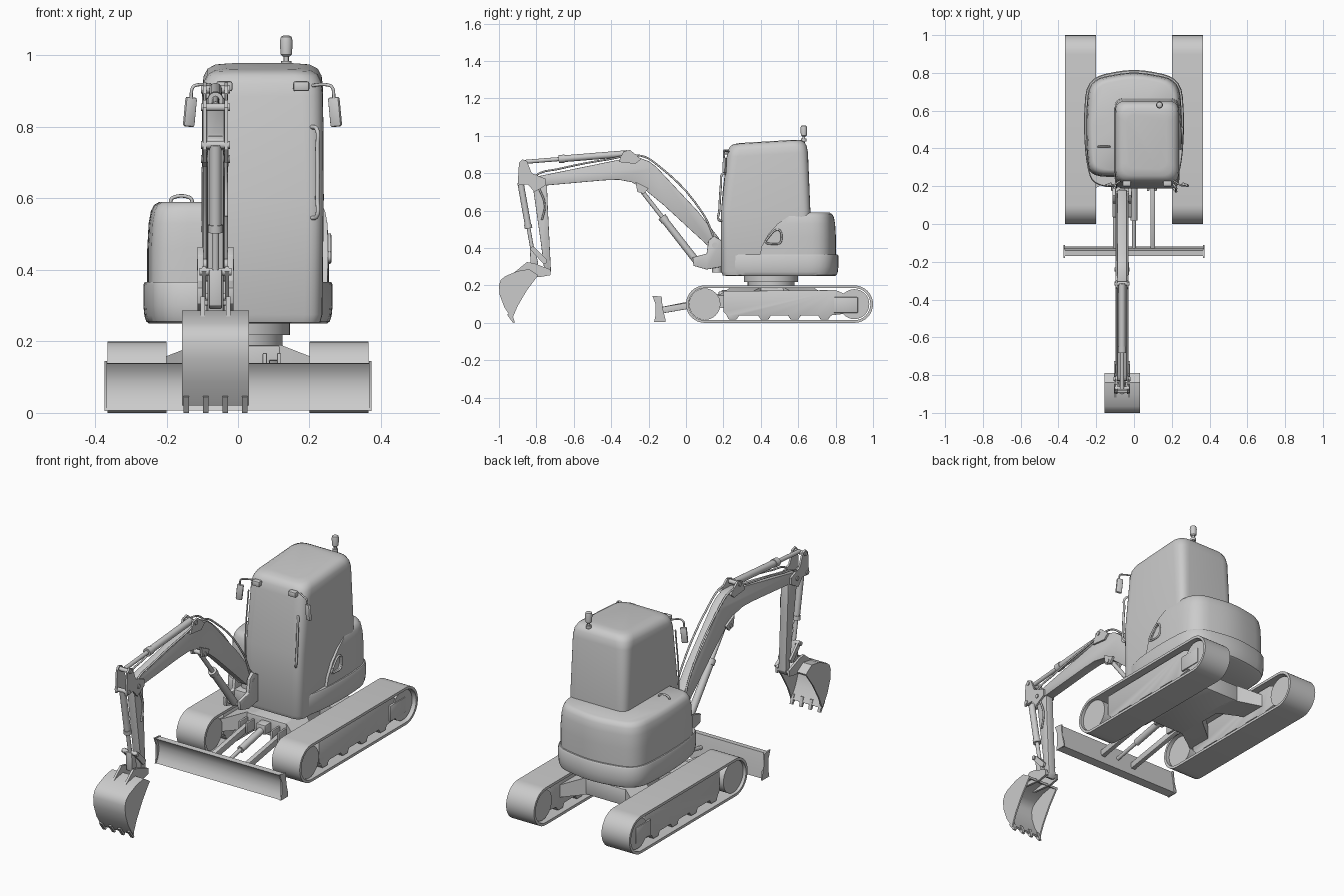
import bpy, bmesh, math
from mathutils import Vector, Matrix

if "Cube" in bpy.data.objects:
    bpy.data.objects.remove(bpy.data.objects["Cube"])

BX = -0.063  # centre line of the digging arm


def finish(name, bm, bevel=0.0, angle=35):
    bmesh.ops.recalc_face_normals(bm, faces=bm.faces[:])
    me = bpy.data.meshes.new(name)
    bm.to_mesh(me)
    bm.free()
    ob = bpy.data.objects.new(name, me)
    bpy.context.collection.objects.link(ob)
    bpy.ops.object.select_all(action='DESELECT')
    ob.select_set(True)
    bpy.context.view_layer.objects.active = ob
    if bevel:
        m = ob.modifiers.new("bevel", 'BEVEL')
        m.width, m.segments, m.limit_method = bevel, 2, 'ANGLE'
        bpy.ops.object.modifier_apply(modifier=m.name)
    bpy.ops.object.shade_smooth_by_angle(angle=math.radians(angle))
    return ob


def loft(name, rings, bevel=0.0, closed=False):
    bm = bmesh.new()
    vs = [[bm.verts.new(p) for p in r] for r in rings]
    pairs = list(zip(vs, vs[1:])) + ([(vs[-1], vs[0])] if closed else [])
    n = len(vs[0])
    for a, b in pairs:
        for i in range(n):
            bm.faces.new((a[i], a[(i + 1) % n], b[(i + 1) % n], b[i]))
    if not closed:
        bm.faces.new(vs[0])
        bm.faces.new(vs[-1])
    return finish(name, bm, bevel)


def prism(name, pts, x0, x1, bevel=0.0):
    """Side profile (y, z) extruded along x."""
    return loft(name, [[(x, y, z) for y, z in pts] for x in (x0, x1)], bevel)


def rod(name, a, b, r, segs=20):
    a, b = Vector(a), Vector(b)
    bm = bmesh.new()
    rot = (b - a).to_track_quat('Z', 'Y').to_matrix().to_4x4()
    bmesh.ops.create_cone(bm, cap_ends=True, segments=segs, radius1=r, radius2=r,
                          depth=(b - a).length, matrix=Matrix.Translation((a + b) / 2) @ rot)
    return finish(name, bm)


def box(name, c, s, rz=0, ry=0, bevel=0.0):
    bm = bmesh.new()
    m = (Matrix.Translation(c) @ Matrix.Rotation(rz, 4, 'Z') @ Matrix.Rotation(ry, 4, 'Y')
         @ Matrix.Diagonal((*s, 1)))
    bmesh.ops.create_cube(bm, size=1, matrix=m)
    return finish(name, bm, bevel)


def tube(name, pts, r):
    cu = bpy.data.curves.new(name, 'CURVE')
    cu.dimensions, cu.bevel_depth, cu.bevel_resolution, cu.use_fill_caps = '3D', r, 2, True
    sp = cu.splines.new('BEZIER')
    sp.bezier_points.add(len(pts) - 1)
    sp.resolution_u = 5
    for bp, p in zip(sp.bezier_points, pts):
        bp.co = p
        bp.handle_left_type = bp.handle_right_type = 'AUTO'
    ob = bpy.data.objects.new(name, cu)
    bpy.context.collection.objects.link(ob)
    bpy.ops.object.select_all(action='DESELECT')
    ob.select_set(True)
    bpy.context.view_layer.objects.active = ob
    bpy.ops.object.convert(target='MESH')


def rounded(pts, t, n=5):
    """Polygon with corners replaced by curves; t is the tangent length."""
    out = []
    for i, p in enumerate(pts):
        p, a, b = Vector(p), Vector(pts[i - 1]), Vector(pts[(i + 1) % len(pts)])
        s = p + (a - p).normalized() * min(t, (a - p).length * .48)
        e = p + (b - p).normalized() * min(t, (b - p).length * .48)
        for k in range(n + 1):
            u = k / n
            out.append(s * (1 - u) ** 2 + p * 2 * u * (1 - u) + e * u * u)
    return out


def shell(name, plan, c, levels):
    return loft(name, [[(c[0] + (p.x - c[0]) * s, c[1] + (p.y - c[1]) * s, z) for p in plan]
                       for z, s in levels])


def cut(ob, cutter):
    m = ob.modifiers.new("cut", 'BOOLEAN')
    m.operation, m.object, m.solver = 'DIFFERENCE', cutter, 'EXACT'
    bpy.context.view_layer.objects.active = ob
    bpy.ops.object.modifier_apply(modifier=m.name)
    bpy.data.objects.remove(cutter)
    bpy.ops.object.select_all(action='DESELECT')
    ob.select_set(True)
    bpy.ops.object.shade_smooth_by_angle(angle=math.radians(35))


# Tracks: belts, wheels, roller frames
def stadium(r, x, n=16):
    arc = [math.pi / 2 + math.pi * i / n for i in range(n + 1)]
    return ([(x, .1 + r * math.cos(a), .1 + r * math.sin(a)) for a in arc] +
            [(x, .9 - r * math.cos(a), .1 - r * math.sin(a)) for a in arc])


frame = [(.2, .17), (.2, .06), (.22, .04)]
for yc in (.25, .42, .58, .74):
    frame += [(yc - .035, .04), (yc - .02, .018), (yc + .02, .018), (yc + .035, .04)]
frame += [(.86, .05), (.86, .15), (.8, .175)]
for sx, side in ((1, "right"), (-1, "left")):
    loft(side + "_track_belt", [stadium(r, sx * x) for r, x in
         ((.1, .2), (.1, .365), (.086, .365), (.086, .2))], closed=True)
    prism(side + "_track_frame", frame, sx * .225, sx * .34, .004)
    rod(side + "_idler_wheel", (sx * .22, .1, .1), (sx * .35, .1, .1), .084, 32)
    rod(side + "_drive_wheel", (sx * .22, .9, .1), (sx * .345, .9, .1), .08, 32)
    box(side + "_drive_cover", (sx * .335, .855, .095), (.03, .13, .085), bevel=.006)
    # X-shaped legs from the centre frame to the tracks
    for sy, end in ((-1, "front"), (1, "rear")):
        loft(f"{end}_{side}_frame_leg", [[(sx * x, .46 + sy * y, z) for y, z in sec] for x, sec in
             ((.08, ((.02, .1), (.2, .1), (.2, .19), (.02, .19))),
              (.12, ((.06, .1), (.22, .1), (.22, .19), (.06, .19))),
              (.235, ((.15, .08), (.29, .08), (.29, .145), (.15, .145))))])
prism("centre_frame", [(.24, .1), (.68, .1), (.68, .19), (.24, .19)], -.12, .12, .008)
rod("slewing_ring", (0, .455, .18), (0, .455, .222), .125, 48)
rod("turntable", (0, .455, .218), (0, .455, .262), .145, 48)

# Dozer blade with lift arms
prism("dozer_blade", [(-.17, .138), (-.14, .14), (-.128, .08), (-.12, .01), (-.168, .006),
      (-.155, .03), (-.147, .06), (-.147, .09), (-.155, .118)], -.37, .37)
for sx, side in ((1, "right"), (-1, "left")):
    prism(side + "_blade_end", [(-.18, .145), (-.13, .14), (-.125, .08), (-.11, .02), (-.11, .005),
          (-.17, .005), (-.163, .04), (-.163, .1)], sx * .366, sx * .374)
    prism(side + "_blade_arm", [(-.13, .05), (-.13, .085), (.25, .15), (.25, .115)],
          sx * .087, sx * .112, .003)
    for k in (.075, .115):
        box(side + "_blade_bracket", (sx * k, .215, .14), (.012, .08, .055), bevel=.003)
rod("blade_cylinder", (0, .24, .15), (0, .02, .105), .018)
rod("blade_cylinder_rod", (0, .03, .107), (0, -.13, .075), .01)
box("blade_cylinder_bracket", (0, .225, .15), (.055, .07, .05), bevel=.004)

# Lower body shell
plan = rounded([(-.215, .195), (.215, .195), (.255, .32), (.268, .55), (.25, .775), (0, .825),
                (-.25, .775), (-.268, .55), (-.255, .32)], .1)
shell("lower_body", plan, (0, .5), ((.25, .94), (.256, .97), (.272, .99), (.3, 1), (.358, 1), (.366, .985)))

# Engine hood, swept away beside the cab door, with a side vent
plan = rounded([(-.235, .25), (.24, .25), (.25, .36), (.256, .55), (.24, .765), (0, .81),
                (-.24, .765), (-.256, .55), (-.25, .36)], .09)
hood = shell("engine_hood", plan, (0, .53), ((.355, 1), (.46, 1), (.53, .985), (.565, .96), (.582, .925), (.59, .87)))
cut(hood, prism("hood_cutter", [(.1, .34), (.39, .34), (.405, .41), (.44, .475), (.49, .53),
    (.55, .57), (.62, .593), (.62, .7), (.1, .7)], .02, .4))
vent = rounded([(.415, .425), (.51, .42), (.51, .495), (.475, .5)], .03, 4)
cut(hood, prism("vent_cutter", [(p.x, p.y) for p in vent], .243, .3))
tube("vent_rim", [(.256, p.x, p.y) for p in vent + vent[:1]], .005)
tube("hood_grab_rail", [(-.187, .41, .57), (-.187, .41, .597), (-.18, .41, .603), (-.137, .41, .603),
     (-.13, .41, .597), (-.13, .41, .57)], .005)

# Cab
rings = []
for x0, x1, y0, y1, z, t in ((-.095, .23, .197, .655, .253, .05), (-.1, .236, .188, .662, .275, .05),
                             (-.102, .24, .188, .665, .6, .05), (-.1, .238, .217, .652, .9, .06),
                             (-.096, .234, .224, .645, .935, .065), (-.085, .223, .235, .633, .956, .065),
                             (-.065, .203, .255, .613, .967, .06), (-.035, .173, .29, .58, .971, .05)):
    ring = rounded([(x0, y0), (x1, y0), (x1, y1), (x0, y1)], t, 6)
    rings.append([(p.x, p.y, z + ((p.y - .45) * .06 if z > .8 else 0)) for p in ring])
loft("cab", rings)
tube("door_handle", [(.205, .195, .545), (.22, .175, .55), (.222, .178, .6), (.222, .187, .74),
     (.22, .194, .795), (.205, .215, .8)], .006)
tube("cab_front_trim", [(-.09, .196, .45), (-.092, .193, .6), (-.09, .218, .86)], .004)
rod("beacon_stem", (.135, .63, .965), (.135, .63, 1.005), .007)
rod("beacon_base", (.135, .63, .97), (.135, .63, .985), .014)
loft("beacon_lamp", [[(.135 + r * math.cos(a), .63 + r * math.sin(a), z) for a in
     [i * math.tau / 20 for i in range(20)]] for z, r in
     ((.997, .01), (1.003, .016), (1.04, .018), (1.052, .015), (1.056, .008))])

# Lights and mirrors on both front corners
for cx, sx, side in ((.177, 1, "right"), (-.038, -1, "left")):
    box(side + "_work_light", (cx, .214, .914), (.045, .03, .028), bevel=.006)
    ex = .0685 + sx * .2
    tube(side + "_mirror_arm", [(.0685 + sx * .14, .23, .916), (.0685 + sx * .18, .205, .918),
         (ex - sx * .006, .203, .912), (ex, .203, .88)], .0045)
    box(side + "_mirror", (ex + sx * .003, .207, .842), (.033, .016, .083),
        rz=sx * -.35, ry=sx * -.1, bevel=.006)

# Swing bracket and boom
for dx in (-.042, .042):
    prism("swing_bracket_plate", [(.19, .3), (.11, .285), (.04, .305), (.035, .35), (.11, .37), (.12, .44),
          (.15, .465), (.19, .44)], BX + dx - .009, BX + dx + .009, .003)
box("swing_bracket_block", (BX, .155, .335), (.075, .1, .07), bevel=.006)
rod("swing_pin", (BX, .165, .27), (BX, .165, .4), .025)
prism("boom", [(.18, .41), (.175, .455), (.06, .6), (-.16, .835), (-.2, .865), (-.25, .882), (-.32, .88),
      (-.8, .782), (-.828, .765), (-.825, .74), (-.8, .73), (-.44, .762), (-.36, .765), (-.29, .752),
      (-.22, .712), (-.12, .63), (.13, .4), (.155, .39)], BX - .025, BX + .025, .003)
rod("boom_foot_pin", (BX - .052, .155, .415), (BX + .052, .155, .415), .016)
for dx in (-.03, .03):
    prism("boom_top_bracket", [(-.36, .86), (-.335, .915), (-.3, .925), (-.24, .875), (-.27, .85)],
          BX + dx - .005, BX + dx + .005)
    prism("boom_lower_lug", [(-.27, .755), (-.2, .72), (-.225, .69), (-.26, .7)],
          BX + dx - .006, BX + dx + .006)
    tube("boom_hose", [(BX + dx, .16, .43), (BX + dx, .09, .585), (BX + dx, -.15, .842), (BX + dx, -.24, .893),
         (BX + dx, -.42, .873), (BX + dx, -.68, .823), (BX + dx, -.8, .79), (BX + dx, -.835, .74)], .005)

# Dipper arm with its top plates
prism("dipper_arm", [(-.815, .775), (-.745, .772), (-.738, .6), (-.722, .275), (-.735, .252), (-.755, .26),
      (-.775, .42), (-.815, .7)], BX - .022, BX + .022, .003)
for dx in (-.03, .03):
    prism("dipper_side_plate", [(-.9, .735), (-.893, .855), (-.875, .875), (-.85, .865), (-.825, .8),
          (-.75, .77), (-.75, .735), (-.81, .7), (-.845, .74)], BX + dx - .005, BX + dx + .005)
for p in ((-.87, .855), (-.8, .75), (-.885, .75), (-.315, .905), (-.738, .272), (-.24, .71), (.06, .325)):
    rod("pivot_pin", (BX - .04, *p), (BX + .04, *p), .011, 16)
tube("dipper_hose", [(BX + .028, -.79, .73), (BX + .03, -.755, .63), (BX + .03, -.77, .55)], .005)

# Hydraulic cylinders: barrel from a, thin rod onward to b
for name, a, b, f, r in (("boom", (.06, .325), (-.24, .71), .62, .019),
                         ("dipper", (-.315, .905), (-.87, .86), .65, .018),
                         ("bucket", (-.885, .75), (-.822, .395), .68, .017)):
    A, B = Vector((BX, *a)), Vector((BX, *b))
    rod(name + "_cylinder", A, A.lerp(B, f), r)
    rod(name + "_cylinder_collar", A.lerp(B, f - .05), A.lerp(B, f + .01), r * 1.2)
    rod(name + "_cylinder_rod", A.lerp(B, f), B, r * .6)
# Bucket linkage
for dx in (-.032, .032):
    prism("linkage_bar", [(-.835, .395), (-.82, .41), (-.805, .4), (-.742, .335), (-.748, .318), (-.765, .318)],
          BX + dx - .006, BX + dx + .006)
prism("bucket_link", [(-.835, .4), (-.81, .4), (-.79, .32), (-.805, .29), (-.83, .3)], BX - .018, BX + .018, .003)
rod("linkage_pin", (BX - .045, -.82, .395), (BX + .045, -.82, .395), .011)

# Bucket: curved hollow shell, side plates, ears and teeth
curve = [(-.79, .255), (-.84, .287), (-.9, .277), (-.965, .25), (-.99, .23), (-1, .2), (-.996, .15),
         (-.972, .085), (-.93, .02)]
inner = [(-.795, .245), (-.84, .275), (-.9, .265), (-.955, .24), (-.978, .224), (-.988, .198), (-.984, .15),
         (-.961, .088), (-.922, .025)]
prism("bucket_shell", curve + inner[::-1], BX - .094, BX + .094)
for x in (BX - .094, BX + .086):
    prism("bucket_side", curve + [(-.9, .09), (-.85, .175)], x, x + .008)
for dx in (-.036, .036):
    prism("bucket_ear", [(-.93, .26), (-.85, .325), (-.81, .318), (-.725, .285), (-.725, .255), (-.78, .245)],
          BX + dx - .006, BX + dx + .006)
for i in range(4):
    x = BX - .082 + i * .0547
    prism("bucket_tooth", [(-.958, .045), (-.925, 0), (-.915, .002), (-.93, .05)], x - .008, x + .008)
